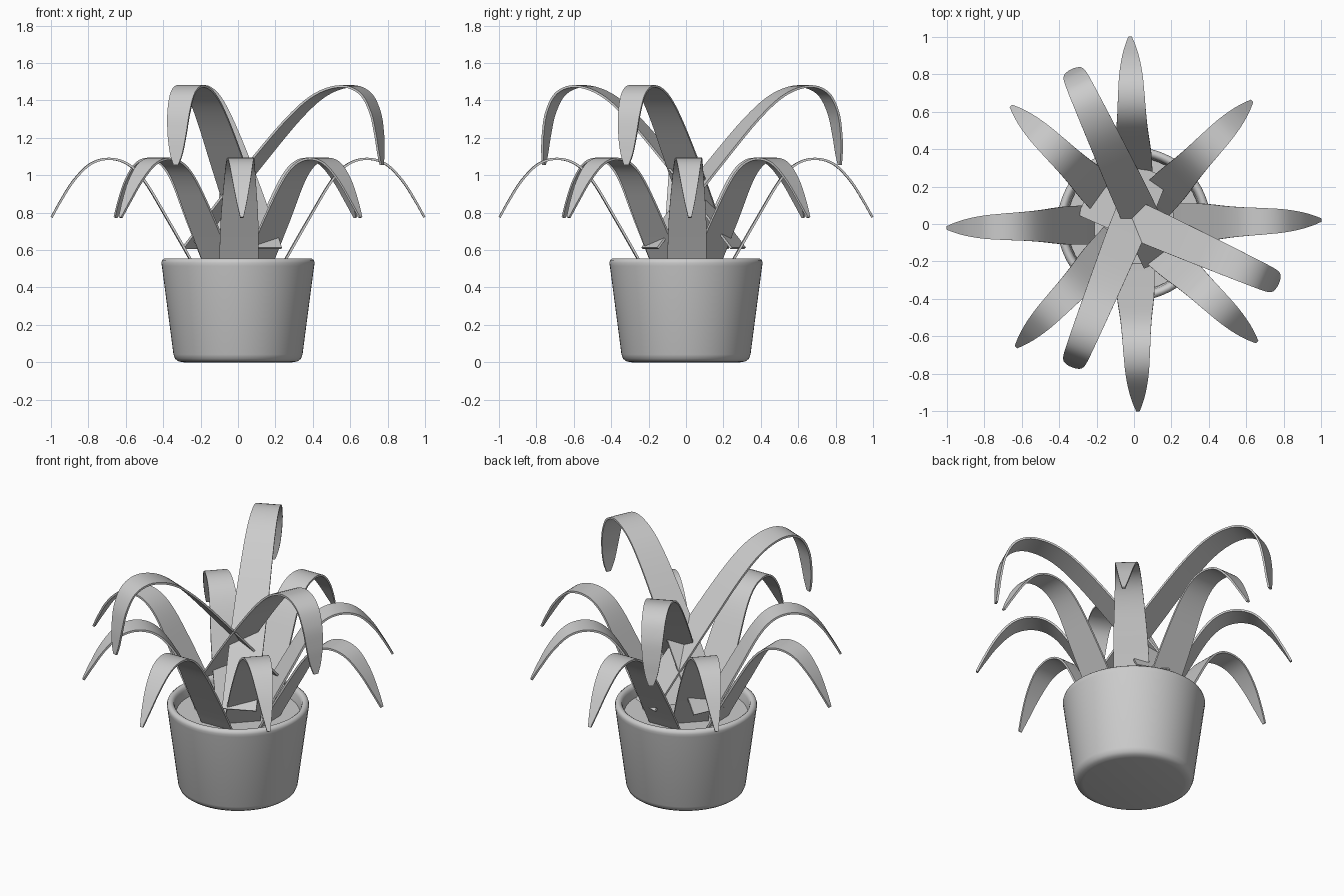
import bpy, bmesh, math
from mathutils import Vector, Matrix

if "Cube" in bpy.data.objects:
    bpy.data.objects.remove(bpy.data.objects["Cube"])


def finish(bm, name, angle=40):
    bmesh.ops.recalc_face_normals(bm, faces=bm.faces)
    me = bpy.data.meshes.new(name)
    bm.to_mesh(me)
    bm.free()
    ob = bpy.data.objects.new(name, me)
    bpy.context.collection.objects.link(ob)
    bpy.ops.object.select_all(action='DESELECT')
    ob.select_set(True)
    bpy.context.view_layer.objects.active = ob
    bpy.ops.object.shade_smooth_by_angle(angle=math.radians(angle))
    return ob


def lathe(name, profile, steps=64):
    bm = bmesh.new()
    vs = [bm.verts.new((r, 0, z)) for r, z in profile]
    es = [bm.edges.new(p) for p in zip(vs, vs[1:])]
    bmesh.ops.spin(bm, geom=vs + es, axis=(0, 0, 1), cent=(0, 0, 0),
                   angle=math.tau, steps=steps, use_duplicate=False)
    bmesh.ops.remove_doubles(bm, verts=bm.verts, dist=1e-4)
    return finish(bm, name)


def smooth_path(pts, n=5):
    # Catmull-Rom through the stations (r, z, half width)
    p = [Vector(q) for q in pts]
    p = [2 * p[0] - p[1]] + p + [2 * p[-1] - p[-2]]
    out = []
    for a, b, c, d in zip(p, p[1:], p[2:], p[3:]):
        for k in range(n):
            t = k / n
            out.append(0.5 * (2 * b + (c - a) * t + (2 * a - 5 * b + 4 * c - d) * t * t
                              + (3 * b - a - 3 * c + d) * t ** 3))
    return out + [p[-2]]


def leaf(name, stations, angle, origin=(0, 0), shift=0, thick=0.012):
    # flat strap swept along an arching path, given thickness along its normal
    path = smooth_path(stations)
    bm = bmesh.new()
    rings = []
    for i, (r, z, w) in enumerate(path):
        a, b = path[max(i - 1, 0)], path[min(i + 1, len(path) - 1)]
        d = Vector((b[0] - a[0], b[1] - a[1])).normalized() * thick / 2
        r += shift
        rings.append([bm.verts.new(v) for v in (
            (r - d.y, -w, z + d.x), (r - d.y, w, z + d.x),
            (r + d.y, w, z - d.x), (r + d.y, -w, z - d.x))])
    for a, b in zip(rings, rings[1:]):
        for k in range(4):
            bm.faces.new((a[k], a[(k + 1) % 4], b[(k + 1) % 4], b[k]))
    bm.faces.new(rings[0])
    bm.faces.new(rings[-1])
    bm.transform(Matrix.Translation((*origin, 0)) @ Matrix.Rotation(math.radians(angle), 4, 'Z'))
    return finish(bm, name)


# Pot with rounded rim, and soil
lathe("pot", [(0, 0), (0.29, 0), (0.318, 0.005), (0.336, 0.018), (0.345, 0.042),
              (0.407, 0.515), (0.41, 0.532), (0.406, 0.546), (0.394, 0.555), (0.382, 0.555),
              (0.37, 0.546), (0.364, 0.53), (0.355, 0.46), (0, 0.46)])
lathe("soil", [(0, 0.44), (0.356, 0.44), (0.356, 0.482), (0, 0.482)])

# Eight lower leaves, diagonal ones set further in
LOW = [(0.0, 0.1, .105), (0.2, 0.45, .105), (0.26, 0.56, .105), (0.38, 0.77, .1),
       (0.5, 0.97, .085), (0.59, 1.06, .077), (0.69, 1.088, .071), (0.79, 1.06, .063),
       (0.88, 0.97, .048), (0.95, 0.86, .028), (0.997, 0.775, .009)]
for i in range(8):
    leaf(f"lower_leaf_{i + 1}", LOW, i * 45 + 1.2, shift=-0.09 * (i % 2))

# Three tall leaves crossing over the middle
TALL = [(-0.29, 0.61, .1), (-0.1, 0.84, .1), (0.09, 1.06, .098), (0.31, 1.3, .09),
        (0.47, 1.43, .083), (0.62, 1.476, .076), (0.73, 1.44, .07), (0.79, 1.34, .064),
        (0.815, 1.22, .053), (0.825, 1.12, .036), (0.83, 1.055, .014)]
for i, (angle, origin) in enumerate([(-24, (0.01, 0.02)), (115, (0.02, 0.07)),
                                     (248, (-0.02, 0.01))]):
    leaf(f"tall_leaf_{i + 1}", TALL, angle, origin)
